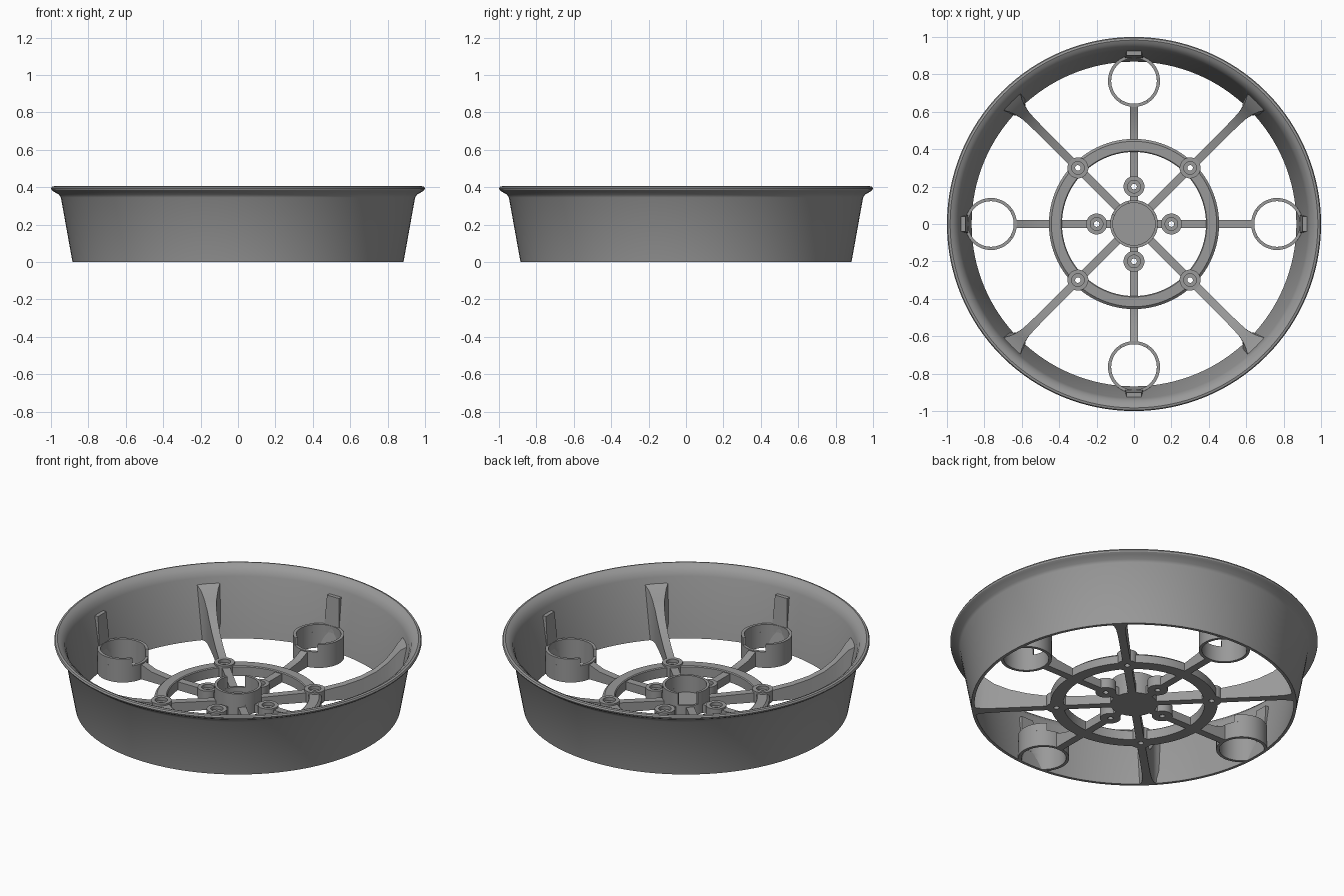
import bpy, bmesh, math
from mathutils import Matrix, Vector

if "Cube" in bpy.data.objects:
    bpy.data.objects.remove(bpy.data.objects["Cube"])

grey = bpy.data.materials.new("grey")
grey.diffuse_color = (0.32, 0.32, 0.32, 1)
grey.use_nodes = True
grey.node_tree.nodes["Principled BSDF"].inputs["Base Color"].default_value = grey.diffuse_color
TAU = 2 * math.pi


def finish(bm, name):
    bmesh.ops.remove_doubles(bm, verts=bm.verts, dist=1e-5)
    bmesh.ops.recalc_face_normals(bm, faces=bm.faces)
    me = bpy.data.meshes.new(name)
    bm.to_mesh(me)
    bm.free()
    me.materials.append(grey)
    ob = bpy.data.objects.new(name, me)
    bpy.context.collection.objects.link(ob)
    return ob


def lathe(bm, profile, seg, a0=0.0, a1=TAU, centre=(0, 0)):
    """Closed (r, z) profile turned about a vertical axis; partial arcs get end caps."""
    full = abs(a1 - a0 - TAU) < 1e-6
    rows = []
    for i in range(seg if full else seg + 1):
        a = a0 + (a1 - a0) * i / seg
        rows.append([bm.verts.new((centre[0] + r * math.cos(a), centre[1] + r * math.sin(a), z))
                     for r, z in profile])
    n = len(profile)
    for i in range(seg):
        p, q = rows[i], rows[(i + 1) % len(rows)]
        for j in range(n):
            k = (j + 1) % n
            bm.faces.new((p[j], q[j], q[k], p[k]))
    if not full:
        bm.faces.new(rows[0])
        bm.faces.new(rows[-1])


def tube(r_in, r_out, z0, z1):
    return [(r_out, z0), (r_out, z1), (r_in, z1), (r_in, z0)]


def loft(bm, stations):
    """Rectangular bar along +x from (x at bottom, x at top, half width, height)."""
    rows = [[bm.verts.new(c) for c in ((xb, -w, 0), (xb, w, 0), (xt, w, z), (xt, -w, z))]
            for xb, xt, w, z in stations]
    for p, q in zip(rows, rows[1:]):
        for j in range(4):
            k = (j + 1) % 4
            bm.faces.new((p[j], q[j], q[k], p[k]))
    bm.faces.new(rows[0])
    bm.faces.new(rows[-1])


def turn(bm, angle):
    bmesh.ops.transform(bm, matrix=Matrix.Rotation(angle, 4, 'Z'), verts=bm.verts)


# Outer tapered shell with flared lip
bm = bmesh.new()
lathe(bm, [(0.885, 0), (0.947, 0.345), (0.957, 0.36), (0.985, 0.376), (0.997, 0.385),
           (1.0, 0.393), (0.995, 0.402), (0.983, 0.405), (0.965, 0.397), (0.943, 0.375),
           (0.931, 0.345), (0.868, 0)], 128)
finish(bm, "shell")

drilled = []

# Middle ring with softened top edges
bm = bmesh.new()
lathe(bm, [(0.455, 0), (0.455, 0.048), (0.442, 0.06), (0.39, 0.06), (0.385, 0.055), (0.385, 0)], 96)
drilled.append(finish(bm, "middle_ring"))

# Hub cup: floor, low wall, taller wall with a gap
bm = bmesh.new()
bmesh.ops.create_cone(bm, cap_ends=True, segments=48, radius1=0.128, radius2=0.128, depth=0.03,
                      matrix=Matrix.Translation((0, 0, 0.015)))
finish(bm, "hub_floor")
bm = bmesh.new()
lathe(bm, tube(0.113, 0.128, 0.02, 0.06), 48)
lathe(bm, tube(0.113, 0.128, 0.06, 0.13), 40, math.radians(155), math.radians(465))
finish(bm, "hub_wall")

for i in range(4):
    straight, diagonal = i * TAU / 4, (i + 0.5) * TAU / 4

    # Straight spoke to a round holder
    bm = bmesh.new()
    loft(bm, [(0.12, 0.12, 0.022, 0.05), (0.46, 0.46, 0.022, 0.05),
              (0.56, 0.56, 0.022, 0.062), (0.636, 0.636, 0.022, 0.092)])
    turn(bm, straight)
    drilled.append(finish(bm, "straight_spoke"))

    # Diagonal spoke sweeping up into the shell
    bm = bmesh.new()
    loft(bm, [(0.12, 0.12, 0.022, 0.05), (0.45, 0.45, 0.022, 0.06), (0.58, 0.58, 0.022, 0.085),
              (0.68, 0.68, 0.022, 0.115), (0.76, 0.76, 0.023, 0.153), (0.82, 0.82, 0.026, 0.2),
              (0.855, 0.86, 0.034, 0.245), (0.87, 0.893, 0.047, 0.285),
              (0.877, 0.925, 0.065, 0.31)])
    turn(bm, diagonal)
    drilled.append(finish(bm, "diagonal_spoke"))

    # Round holder, notched on the side facing the hub, trimmed to the shell
    bm = bmesh.new()
    lathe(bm, tube(0.122, 0.139, 0, 0.095), 48, centre=(0.765, 0))
    lathe(bm, tube(0.122, 0.139, 0.095, 0.14), 40,
          math.radians(-147), math.radians(147), (0.765, 0))
    for v in bm.verts:
        r, limit = v.co.xy.length, 0.88 + 0.179 * v.co.z
        if r > limit:
            v.co.x *= limit / r
            v.co.y *= limit / r
    turn(bm, straight)
    finish(bm, "round_holder")

    # Upright tab on the shell behind the holder
    bm = bmesh.new()
    bmesh.ops.create_cube(bm, size=1)
    for v in bm.verts:
        top = v.co.z > 0
        outer = (0.93 if top else 0.895)
        inner = (0.902 if top else 0.885)
        v.co = Vector((outer if v.co.x > 0 else inner,
                       math.copysign(0.04 if top else 0.05, v.co.y), 0.31 if top else 0.1))
    turn(bm, straight)
    finish(bm, "shell_tab")

    # Counterbored screw bosses on both spoke kinds
    for name, angle, dist, top in (("inner_boss", straight, 0.2, 0.06),
                                   ("outer_boss", diagonal, 0.424, 0.07)):
        bm = bmesh.new()
        lathe(bm, [(0.056, 0), (0.056, top), (0.034, top), (0.034, top - 0.02),
                   (0.015, top - 0.02), (0.015, 0)], 32,
              centre=(dist * math.cos(angle), dist * math.sin(angle)))
        finish(bm, name)

# Clear the spokes and ring out of the screw bosses
bm = bmesh.new()
for i in range(8):
    a, dist = i * TAU / 8, (0.424 if i % 2 else 0.2)
    bmesh.ops.create_cone(bm, cap_ends=True, segments=32, radius1=0.04, radius2=0.04, depth=0.4,
                          matrix=Matrix.Translation((dist * math.cos(a), dist * math.sin(a), 0)))
cutter = finish(bm, "boss_cutter")
cutter.hide_render = True
for ob in drilled:
    mod = ob.modifiers.new("holes", 'BOOLEAN')
    mod.operation, mod.solver, mod.object = 'DIFFERENCE', 'EXACT', cutter
    bpy.context.view_layer.objects.active = ob
    bpy.ops.object.modifier_apply(modifier=mod.name)
bpy.data.objects.remove(cutter)

# Smooth curved surfaces, keep hard edges
for ob in bpy.context.collection.objects:
    ob.select_set(True)
bpy.context.view_layer.objects.active = drilled[0]
bpy.ops.object.shade_smooth_by_angle(angle=math.radians(30))
